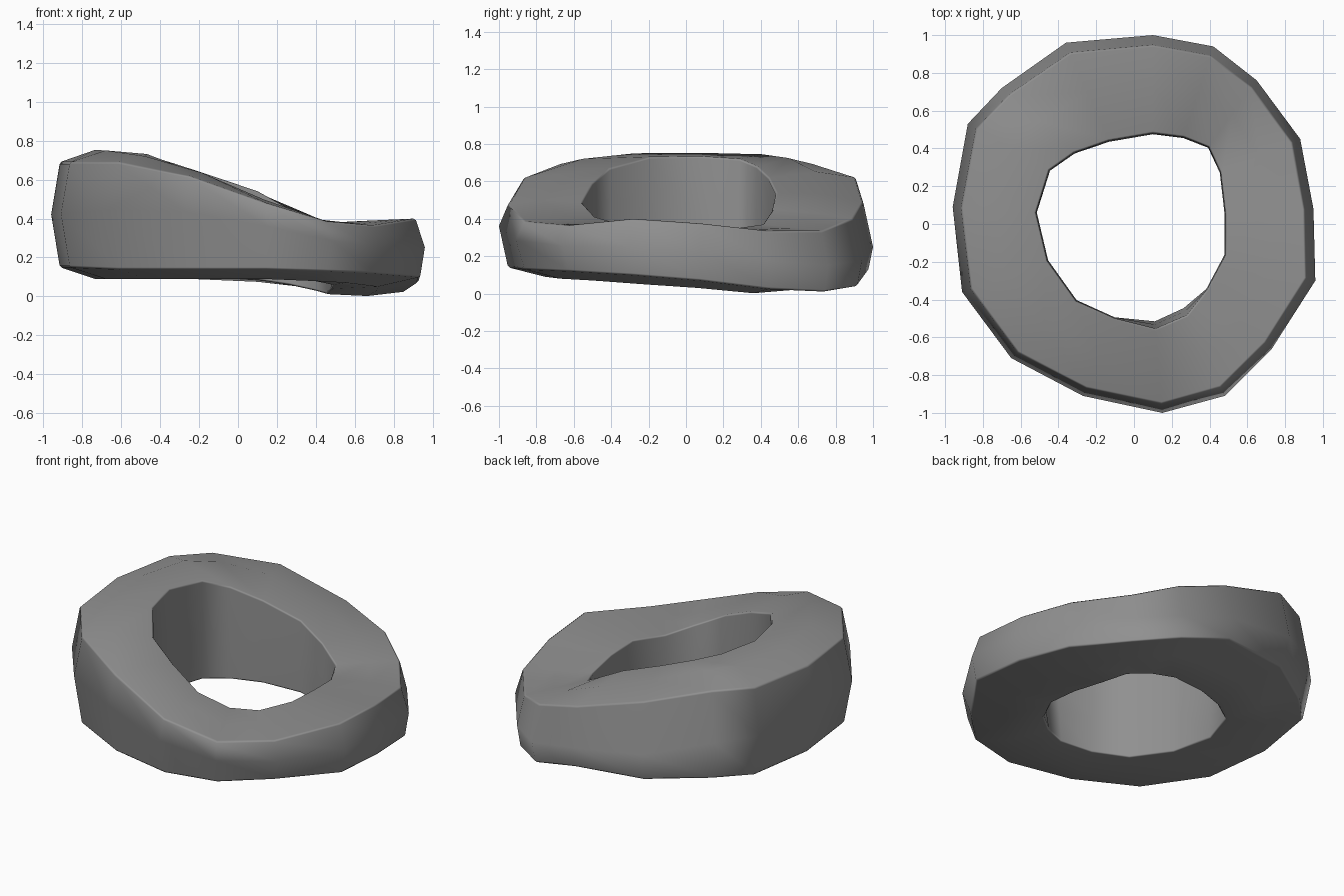
import bpy, bmesh
from mathutils import Vector

if "Cube" in bpy.data.objects:
    bpy.data.objects.remove(bpy.data.objects["Cube"])

# Stations around the ring: outer x, y, inner x, y, then heights of
# outer top edge, inner top edge, outer bottom edge, underside
stations = [
    (.10, 1.0, .10, .47, .49, .54, .12, .075), (.42, .94, .26, .45, .40, .45, .04, .05),
    (.65, .76, .39, .40, .335, .37, .01, .02), (.88, .45, .45, .27, .335, .35, .025, .002),
    (.95, .08, .475, .05, .375, .37, .07, .03), (.96, -.30, .475, -.16, .40, .38, .10, .05),
    (.73, -.66, .38, -.34, .365, .37, .12, .07), (.48, -.91, .26, -.44, .385, .41, .13, .08),
    (.15, -1.0, .11, -.51, .48, .49, .14, .09), (-.27, -.91, -.10, -.49, .62, .59, .14, .09),
    (-.65, -.71, -.30, -.40, .69, .67, .14, .09), (-.91, -.36, -.45, -.19, .69, .73, .15, .09),
    (-.96, .09, -.51, .06, .69, .735, .15, .09), (-.88, .53, -.44, .28, .69, .72, .14, .09),
    (-.70, .72, -.31, .37, .69, .68, .14, .09), (-.36, .96, -.13, .43, .62, .62, .13, .09),
]


def section(ox, oy, ix, iy, top, top_in, bottom, low):
    """Eight-point section from the outer wall over the top to the inside."""
    avg = (top + top_in) / 2
    crown = avg + .04 * min(1, max(0, (avg - .38) / .3))
    outer_mid = bottom + (top - bottom) * (.5 - .15 * oy ** 3)
    foot = .05 if ox > 0 and oy > -.5 else .10           # steeper wall on the low side
    lip = .91 if ix > 0 and iy < -.42 else .98           # hole flares at the front
    profile = [(0, outer_mid), (.10, top), (.5, crown), (lip, top_in),
               (lip / 2 + .5, (top_in + low) / 2), (.99, low + .01), (.5, low), (foot, bottom)]
    return [Vector((ox + (ix - ox) * t, oy + (iy - oy) * t, z)) for t, z in profile]


# Ring body: bridge the sections into a closed loop
bm = bmesh.new()
rings = [[bm.verts.new(p) for p in section(*s)] for s in stations]
for a, b in zip(rings, rings[1:] + rings[:1]):
    for k in range(8):
        j = (k + 1) % 8
        bm.faces.new((a[k], a[j], b[j], b[k]))
bmesh.ops.recalc_face_normals(bm, faces=bm.faces)

# Narrow rounded rims along the top and bottom edges of both walls
rims = []
for a, b in zip(rings, rings[1:] + rings[:1]):
    rims += [bm.edges.get((a[k], b[k])) for k in (1, 3, 5, 7)]
bmesh.ops.bevel(bm, geom=rims, offset=.01, segments=1, affect='EDGES', profile=.5)
for f in bm.faces:
    f.smooth = True

mesh = bpy.data.meshes.new("ring_body")
bm.to_mesh(mesh)
bm.free()
ring = bpy.data.objects.new("ring_body", mesh)
bpy.context.collection.objects.link(ring)

# Flat-looking top and underside with soft rims
weighted = ring.modifiers.new("weighted_normals", 'WEIGHTED_NORMAL')
weighted.weight = 80

# Dark grey finish
grey = bpy.data.materials.new("dark_grey")
grey.diffuse_color = (.28, .28, .28, 1)
grey.use_nodes = True
grey.node_tree.nodes["Principled BSDF"].inputs["Base Color"].default_value = grey.diffuse_color
mesh.materials.append(grey)
